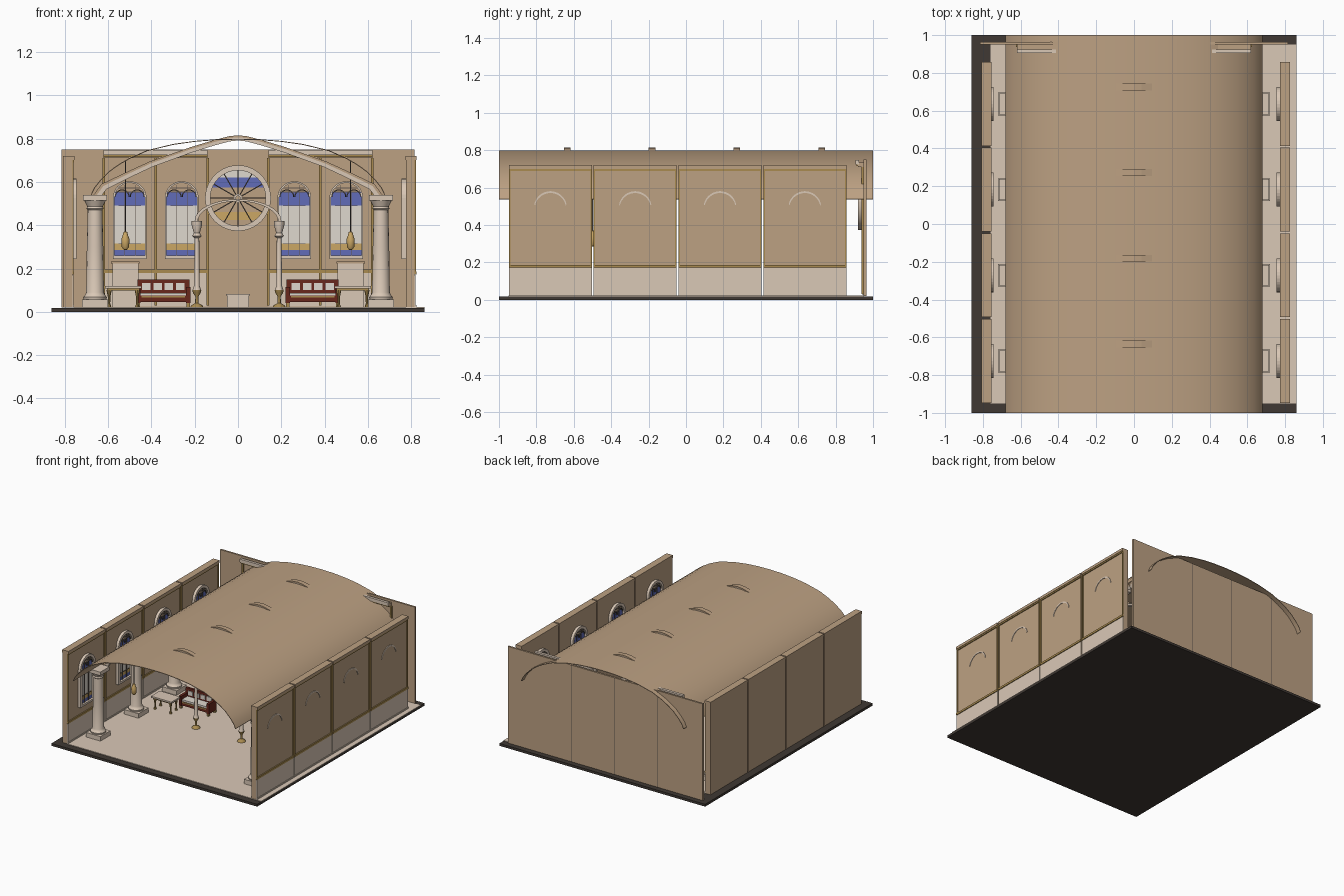
import bpy, bmesh, math
from mathutils import Matrix, Vector

if "Cube" in bpy.data.objects:
    bpy.data.objects.remove(bpy.data.objects["Cube"])


def material(name, r, g, b):
    m = bpy.data.materials.new(name)
    m.use_nodes = True
    m.diffuse_color = (r, g, b, 1)
    m.node_tree.nodes["Principled BSDF"].inputs["Base Color"].default_value = (r, g, b, 1)
    return m


TAN = material("tan plaster", .505, .355, .225)
STONE = material("pale stone", .70, .58, .47)
DARK = material("dark base", .05, .04, .033)
GOLD = material("gold trim", .40, .26, .08)
RED = material("red wood", .14, .02, .012)
BLUE = material("blue glass", .12, .15, .48)
AMBER = material("amber glass", .60, .39, .13)
PALE = material("clear glass", .74, .69, .62)
IRON = material("iron bars", .11, .09, .075)


def finish(name, bm, mats, frame=None, smooth=False):
    bmesh.ops.recalc_face_normals(bm, faces=bm.faces)
    me = bpy.data.meshes.new(name)
    bm.to_mesh(me)
    bm.free()
    for m in mats if isinstance(mats, list) else [mats]:
        me.materials.append(m)
    ob = bpy.data.objects.new(name, me)
    bpy.context.collection.objects.link(ob)
    if frame:
        ob.matrix_world = frame
    if smooth:
        bpy.ops.object.select_all(action="DESELECT")
        ob.select_set(True)
        bpy.context.view_layer.objects.active = ob
        bpy.ops.object.shade_smooth_by_angle(angle=math.radians(40))


def box(name, x, y, z, mat, frame=None):
    """Box from three (low, high) ranges."""
    bm = bmesh.new()
    lo, hi = Vector((x[0], y[0], z[0])), Vector((x[1], y[1], z[1]))
    bmesh.ops.create_cube(bm, size=1, matrix=Matrix.Translation((lo + hi) / 2) @ Matrix.Diagonal((*(hi - lo), 1)))
    finish(name, bm, mat, frame)


def band(name, outer, inner, depth, mat, frame, closed=True, smooth=False):
    """Solid strip between two matching outlines, extruded along the frame's normal."""
    bm = bmesh.new()
    rows = [[bm.verts.new((u, v, d)) for u, v in line]
            for line, d in ((outer, depth[0]), (outer, depth[1]), (inner, depth[1]), (inner, depth[0]))]
    n = len(outer)
    for i in range(n if closed else n - 1):
        for k in range(4):
            a, b, j = rows[k], rows[(k + 1) % 4], (i + 1) % n
            bm.faces.new((a[i], a[j], b[j], b[i]))
    if not closed:
        bm.faces.new([r[0] for r in rows])
        bm.faces.new([r[-1] for r in rows])
    finish(name, bm, mat, frame, smooth)


def glass(name, outline, depth, cuts, mats, frame):
    """Flat pane whose colour changes at each cut height."""
    bm = bmesh.new()
    bm.faces.new([bm.verts.new((u, v, depth)) for u, v in outline])
    for c in cuts:
        bmesh.ops.bisect_plane(bm, geom=bm.verts[:] + bm.edges[:] + bm.faces[:],
                               plane_co=(0, c, 0), plane_no=(0, 1, 0))
    for f in bm.faces:
        f.material_index = sum(f.calc_center_median().y > c for c in cuts)
    finish(name, bm, mats, frame)


def lathe(name, profile, at, mat, sides=16):
    bm = bmesh.new()
    vs = [bm.verts.new((r, 0, z)) for r, z in profile]
    edges = [bm.edges.new(p) for p in zip(vs, vs[1:])]
    bmesh.ops.spin(bm, geom=vs + edges, cent=(0, 0, 0), axis=(0, 0, 1), angle=math.tau, steps=sides)
    bmesh.ops.remove_doubles(bm, verts=bm.verts, dist=.0001)
    finish(name, bm, mat, Matrix.Translation(at), True)


def frame_at(origin, across, normal):
    m = Matrix((across, (0, 0, 1), normal)).transposed().to_4x4()
    m.translation = origin
    return m


def facing_front(x, y):
    return frame_at((x, y, 0), (1, 0, 0), (0, -1, 0))


def arc(r, cz, a0=0, a1=180, n=16):
    return [(r * math.cos(math.radians(a0 + (a1 - a0) * i / n)),
             cz + r * math.sin(math.radians(a0 + (a1 - a0) * i / n))) for i in range(n + 1)]


def arched(w, bottom, spring):
    return [(w, bottom)] + arc(w, spring) + [(-w, bottom)]


def window(name, frame, w, depth):
    band(name + "_surround", arched(w, .245, .525), arched(.07, .26, .525), (0, depth), STONE, frame)
    glass(name + "_glass", arched(.071, .255, .525), .004, (.285, .315, .49, .553),
          [BLUE, AMBER, PALE, BLUE, TAN], frame)
    for u in (-.025, .025):
        box(name + "_mullion", (u - .0015, u + .0015), (.26, .585), (.003, .009), IRON, frame)
    for v in (.315, .49, .553, .572):
        box(name + "_bar", (-.052, .052), (v - .0015, v + .0015), (.003, .009), IRON, frame)
    for u in (-.035, .035):
        band(name + "_tracery", [(u + a, b) for a, b in arc(.035, .53)],
             [(u + a, b) for a, b in arc(.03, .53)], (.003, .011), IRON, frame, False)


# Base and floor
box("base_slab", (-.86, .86), (-1, 1), (0, .018), DARK)
box("floor", (-.76, .86), (-.95, .95), (.018, .022), STONE)

# Side walls: the same trimmed panel is used on both sides
BAYS = [-.725 + .4535 * i for i in range(4)]
for side, face in ((-1, -.765), (1, .815)):
    for y in BAYS:
        a, b = y - .222, y + .222
        box("side_wall_panel", (face - .04, face), (a, b), (.02, .715), TAN)
        box("side_wainscot", (face, face + .005), (a, b), (.02, .17), STONE)
        box("side_skirting", (face, face + .008), (a, b), (.02, .032), STONE)
        box("side_rail", (face, face + .009), (a, b), (.172, .187), GOLD)
        box("side_top_trim", (face, face + .007), (a, b), (.69, .7), GOLD)
        box("side_cap", (face - .042, face + .01), (a, b), (.7, .72), TAN)
        for p in (a, b - .008):
            box("side_panel_edge", (face, face + .006), (p, p + .008), (.187, .69), GOLD)
        if side < 0:
            window("side_window", frame_at((face, y, 0), (0, 1, 0), (1, 0, 0)), .09, .02)
        else:
            window("side_window", frame_at((face - .04, y, 0), (0, -1, 0), (-1, 0, 0)), .09, .02)
            band("outer_arch", arc(.088, .493, 12, 168), arc(.084, .487, 12, 168), (0, .004), STONE,
                 frame_at((face, y, 0), (0, 1, 0), (1, 0, 0)), False)

# Back wall with wainscot, pilasters, cornice and windows
box("back_wall", (-.815, .815), (.95, .964), (.02, .75), TAN)
back = facing_front(0, .95)
for s in (-1, 1):
    span = lambda p, q: tuple(sorted((s * p, s * q)))
    box("back_wainscot", span(.14, .62), (.025, .18), (0, .005), STONE, back)
    box("back_rail", span(.14, .62), (.18, .195), (0, .01), GOLD, back)
    box("back_cornice", span(.14, .62), (.724, .748), (.025, .045), STONE, back)
    box("back_cornice_bed", span(.14, .62), (.71, .735), (0, .03), TAN, back)
    box("back_cornice_trim", span(.14, .62), (.715, .724), (.03, .038), GOLD, back)
    for u in (.14, .38, .62):
        box("back_pilaster", span(u - .006, u + .006), (.03, .71), (0, .012), GOLD, back)
    for u in (.26, .5):
        window("back_window", facing_front(s * u, .95), .078, .012)
for x in (-.44, -.08, .28):
    box("back_seam", (x - .002, x + .002), (.963, .9655), (.02, .75), IRON)

# Rose window
band("rose_ring", arc(.152, .525, 0, 360, 40), arc(.128, .525, 0, 360, 40), (0, .03), STONE, back, smooth=True)
glass("rose_glass", arc(.135, .525, 0, 360, 40)[:-1], .004, (.425, .46, .575, .62),
      [TAN, AMBER, TAN, BLUE, PALE], back)
hub = back @ Matrix.Translation((0, .525, 0))
for i in range(12):
    box("rose_spoke", (.01, .132), (-.0025, .0025), (.004, .018), IRON,
        hub @ Matrix.Rotation(math.tau * i / 12, 4, "Z"))
band("rose_hub", arc(.02, 0, 0, 360), arc(.01, 0, 0, 360), (.004, .022), STONE, hub)

# Vaulted roof over pointed ribs that just break through at the crown
half = [(.68, .54), (.663, .575), (.635, .61), (.595, .65), (.55, .682), (.5, .711),
        (.42, .746), (.3, .775), (.2, .789), (.1, .797), (0, .799)]
vault = half + [(-x, z) for x, z in half[-2::-1]]
band("roof", vault, [(x * .997, z - .004) for x, z in vault], (-1, 1), TAN, facing_front(0, 0), False, True)
rib = [(.67, .535), (.63, .59), (.5, .652), (.41, .693), (.22, .76), (.11, .793), (.04, .811), (0, .815)]
rib += [(-x, z) for x, z in rib[-2::-1]]
middle = [(x * .987, z - .009) for x, z in rib]
for y in BAYS:
    f = facing_front(0, y + .09)
    band("vault_rib_cap", rib, middle, (-.018, .018), TAN, f, False)
    band("vault_rib", middle, [(x * .965, z - .024) for x, z in rib], (-.014, .014), STONE, f, False)

# Main columns
shaft = [(.052, .055), (.055, .068), (.046, .078), (.041, .09), (.038, .3), (.034, .47),
         (.04, .476), (.036, .486), (.05, .515)]
for s in (-1, 1):
    for y in BAYS:
        x = s * .66
        lathe("column_shaft", shaft, (x, y, 0), STONE)
        box("column_base", (x - .06, x + .06), (y - .06, y + .06), (.022, .056), STONE)
        box("column_capital", (x - .055, x + .055), (y - .055, y + .055), (.513, .54), STONE)

# Inner arch on slender columns
slim = [(.02, .1), (.013, .12), (.011, .34), (.022, .35), (.014, .365), (.024, .4), (.024, .42), (0, .42)]
stand = [(.03, .022), (.026, .03), (.008, .04), (.007, .07), (.018, .088), (.021, .1), (0, .1)]
for s in (-1, 1):
    lathe("slender_column", slim, (s * .19, -.23, 0), STONE, 12)
    lathe("gold_stand", stand, (s * .19, -.23, 0), GOLD, 10)
curve = [(.2 * math.cos(t * math.pi / 16), .42 + .1 * math.sin(t * math.pi / 16)) for t in range(17)]
band("inner_arch", curve, [(x * .94, z - .009) for x, z in curve], (-.01, .01), STONE,
     facing_front(0, -.23), False, True)

# Sofas, tables, hanging lamps and pedestals
lamp = [(0, .285), (.008, .287), (.017, .3), (.019, .335), (.013, .352), (.009, .368), (0, .372)]
for s in (-1, 1):
    x = s * .345
    box("sofa_seat", (x - .12, x + .12), (-.03, .05), (.045, .075), RED)
    box("sofa_front_trim", (x - .1, x + .1), (-.034, -.03), (.066, .074), GOLD)
    box("sofa_cushion", (x - .105, x + .105), (-.028, .04), (.075, .088), PALE)
    box("sofa_back", (x - .12, x + .12), (.04, .058), (.06, .15), RED)
    for i in range(4):
        u = x - .078 + .052 * i
        box("sofa_back_pad", (u - .02, u + .02), (.034, .04), (.1, .132), PALE)
    for u in (x - .115, x + .115):
        box("sofa_arm", (u - .01, u + .01), (-.035, .055), (.04, .115), RED)
        for y in (-.025, .05):
            box("sofa_leg", (u - .008, u + .008), (y - .008, y + .008), (.022, .045), GOLD)
    x = s * .53
    box("table_top", (x - .085, x + .085), (-.16, -.055), (.108, .12), STONE)
    box("table_apron", (x - .075, x + .075), (-.15, -.065), (.098, .108), GOLD)
    for u in (x - .065, x + .065):
        for y in (-.14, -.075):
            lathe("table_leg", [(.01, .022), (.005, .04), (.006, .07), (.012, .1)], (u, y, 0), GOLD, 8)
    x = s * .52
    lathe("hanging_lamp", lamp, (x, -.5, 0), AMBER, 12)
    box("lamp_cord", (x - .002, x + .002), (-.502, -.498), (.37, .698), IRON)
    box("pedestal", (x - .06, x + .06), (.74, .84), (.022, .222), STONE)
    box("pedestal_cap", (x - .066, x + .066), (.734, .846), (.222, .232), TAN)
box("altar_block", (-.05, .05), (.75, .83), (.022, .075), STONE)
box("altar_top", (-.056, .056), (.744, .836), (.075, .083), STONE)
